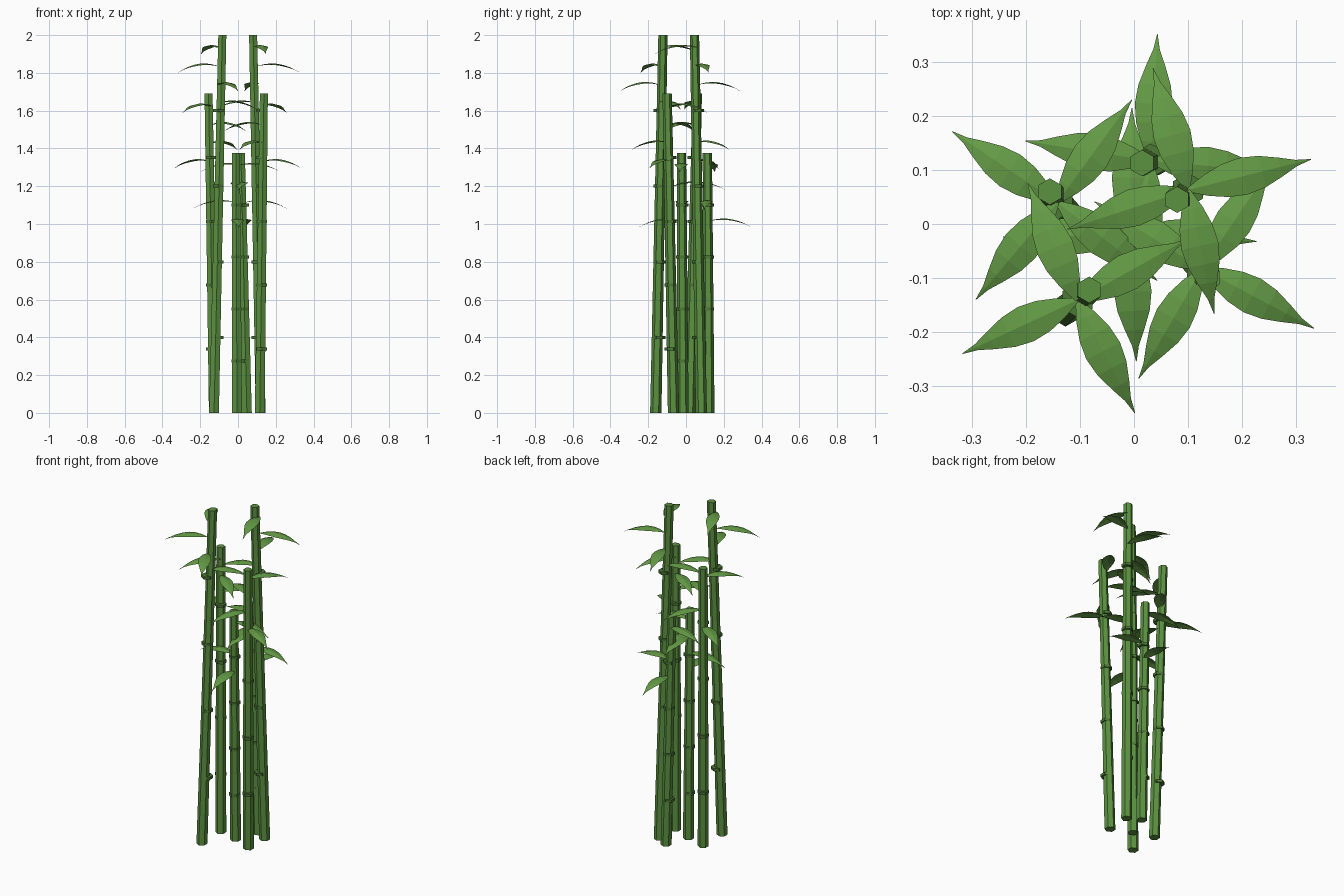
import bpy, bmesh, math
from mathutils import Vector

if "Cube" in bpy.data.objects:
    bpy.data.objects.remove(bpy.data.objects["Cube"])


def material(name, rgb):
    lin = [(c / 255 / 12.92) if c < 10 else ((c / 255 + 0.055) / 1.055) ** 2.4 for c in rgb]
    m = bpy.data.materials.new(name)
    m.diffuse_color = (*lin, 1)
    m.use_nodes = True
    m.node_tree.nodes["Principled BSDF"].inputs["Base Color"].default_value = m.diffuse_color
    return m


STEM = material("stem green", (92, 146, 65))
NODE = material("node dark green", (75, 122, 53))
LEAF = material("leaf green", (100, 155, 70))


def finish(name, bm, mat):
    bmesh.ops.recalc_face_normals(bm, faces=bm.faces)
    me = bpy.data.meshes.new(name)
    bm.to_mesh(me)
    bm.free()
    me.materials.append(mat)
    ob = bpy.data.objects.new(name, me)
    bpy.context.collection.objects.link(ob)
    return ob


def hex_prism(bm, bottom, top, r0, r1):
    """Six-sided tapered tube with corners on +-y."""
    rings = []
    for p, r in ((bottom, r0), (top, r1)):
        rings.append([bm.verts.new(p + Vector((r * math.sin(i * math.pi / 3),
                                               r * math.cos(i * math.pi / 3), 0)))
                      for i in range(6)])
    for i in range(6):
        j = (i + 1) % 6
        bm.faces.new((rings[0][i], rings[0][j], rings[1][j], rings[1][i]))
    bm.faces.new(rings[0])
    bm.faces.new(rings[1])


# leaf outline: (fraction of length, half width)
OUTLINE = [(0, .004), (.15, .020), (.3, .031), (.45, .035),
           (.6, .030), (.75, .018), (.88, .006), (1, .0006)]


def leaf(bm, origin, angle, reach=.235):
    """Arched blade, creased along its midrib."""
    out = Vector((math.cos(angle), math.sin(angle), 0))
    side = Vector((-out.y, out.x, 0))
    rows = []
    for t, w in OUTLINE:
        mid = origin + out * (reach * t) + Vector((0, 0, .08 * t - .115 * t * t))
        drop = Vector((0, 0, -.2 * w))
        rows.append([bm.verts.new(mid + side * w + drop), bm.verts.new(mid),
                     bm.verts.new(mid - side * w + drop)])
    for a, b in zip(rows, rows[1:]):
        for k in (0, 1):
            bm.faces.new((a[k], a[k + 1], b[k + 1], b[k]))


# stalks: centre x, y, half lean x, y, height, angle of lowest leaf
STALKS = [
    (-.008, -.020, -.003, -.004, 1.375, -87),
    (-.105, -.141, .022, .019, 2.0, 29),
    (-.142, .040, -.014, .020, 1.69, 146),
    (.100, .063, -.020, -.018, 2.0, 198),
    (.126, -.083, .011, -.017, 1.69, -28),
    (.031, .117, -.016, -.004, 1.375, 87),
]

for n, (x, y, dx, dy, h, first) in enumerate(STALKS, 1):
    # leaning stem
    bm = bmesh.new()
    hex_prism(bm, Vector((x - dx, y - dy, 0)), Vector((x + dx, y + dy, h)), .030, .0245)
    finish(f"stem_{n}", bm, STEM)

    # node rings, evenly spaced up the stem
    bm = bmesh.new()
    for k in range(1, 5):
        z = h * k / 5
        hex_prism(bm, Vector((x, y, z - .008)), Vector((x, y, z + .008)), .032, .032)
    finish(f"nodes_{n}", bm, NODE)

    # four leaves spiralling up near the top
    bm = bmesh.new()
    for k in range(4):
        leaf(bm, Vector((x, y, h - .36 + .098 * k)), math.radians(first - 92 * k))
    finish(f"leaves_{n}", bm, LEAF)
